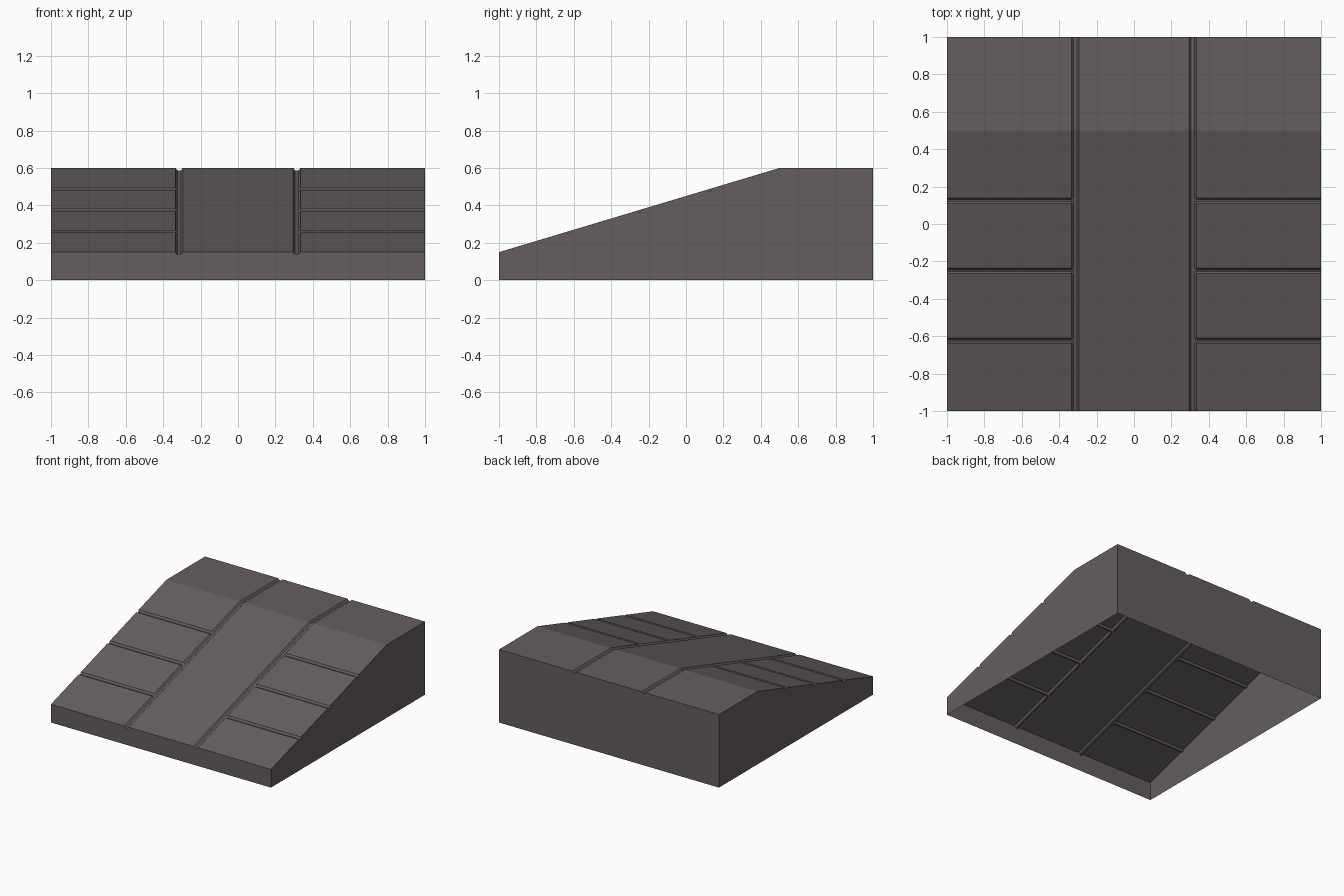
import bpy, bmesh

if "Cube" in bpy.data.objects:
    bpy.data.objects.remove(bpy.data.objects["Cube"])

mat = bpy.data.materials.new("dark warm grey")
mat.diffuse_color = (0.13, 0.113, 0.111, 1)
mat.use_nodes = True
mat.node_tree.nodes["Principled BSDF"].inputs["Base Color"].default_value = mat.diffuse_color

DEPTH = 0.013
CROSS_Y = (-0.625, -0.25, 0.125)   # centres of the side joints
LONG_X = 0.315                     # centre of the long joints


def ramp(y):
    return 0.15 + 0.3 * (min(y, 0.5) + 1)


def groove(d, outer, inner):
    # trapezoid groove depth at distance d from its centre
    return DEPTH * max(0, min(1, (outer - abs(d)) / (outer - inner)))


def height(x, y):
    depth = groove(abs(x) - LONG_X, 0.02, 0.009)
    if abs(x) > LONG_X:
        depth = max([depth] + [groove(y - c, 0.015, 0.005) for c in CROSS_Y])
    return ramp(y) - depth


half = [LONG_X + o for o in (-0.02, -0.009, 0.009, 0.02)] + [1]
xs = sorted([-x for x in half] + half)
ys = sorted([-1, 0.5, 1] + [c + o for c in CROSS_Y for o in (-0.015, -0.005, 0.005, 0.015)])

# top surface with sunken joints
bm = bmesh.new()
grid = [[bm.verts.new((x, y, height(x, y))) for y in ys] for x in xs]
for i in range(len(xs) - 1):
    for j in range(len(ys) - 1):
        bm.faces.new((grid[i][j], grid[i + 1][j], grid[i + 1][j + 1], grid[i][j + 1]))

# outer walls, open underneath
rim = [e for e in bm.edges if e.is_boundary]
skirt = bmesh.ops.extrude_edge_only(bm, edges=rim)["geom"]
for v in skirt:
    if isinstance(v, bmesh.types.BMVert):
        v.co.z = 0
bm.normal_update()
for f in bm.faces:
    c = f.calc_center_median()
    n = f.normal
    if abs(n.z) < 0.01 and n.x * c.x * (abs(c.x) > 0.999) + n.y * c.y * (abs(c.y) > 0.999) < 0:
        f.normal_flip()

me = bpy.data.meshes.new("ramp_shell")
bm.to_mesh(me)
bm.free()
me.materials.append(mat)
bpy.context.collection.objects.link(bpy.data.objects.new("ramp_shell", me))
